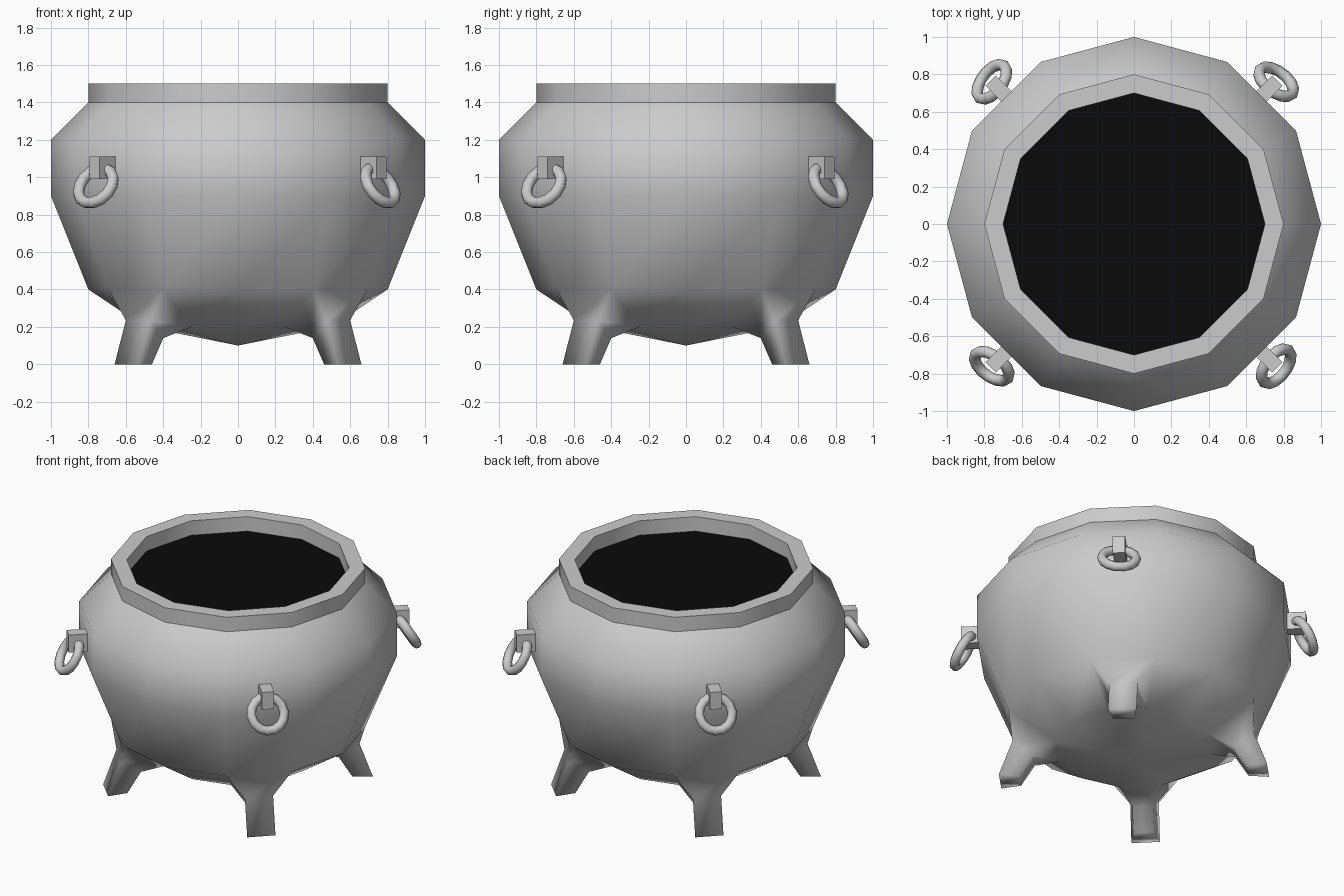
import bpy, bmesh
from math import cos, sin, radians, pi
from mathutils import Vector, Matrix

if "Cube" in bpy.data.objects:
    bpy.data.objects.remove(bpy.data.objects["Cube"])

SIDES = 12


def finish(name, bm, sharp=180):
    bmesh.ops.recalc_face_normals(bm, faces=bm.faces)
    for f in bm.faces:
        f.smooth = True
    for e in bm.edges:
        if e.is_manifold and e.calc_face_angle() > radians(sharp):
            e.smooth = False
    me = bpy.data.meshes.new(name)
    bm.to_mesh(me)
    bm.free()
    ob = bpy.data.objects.new(name, me)
    bpy.context.collection.objects.link(ob)
    return ob


def lathe(bm, profile):
    """Spin (radius, z) points into rings; returns a list of face bands."""
    rings = [[bm.verts.new((r * cos(2 * pi * i / SIDES), r * sin(2 * pi * i / SIDES), z))
              for i in range(SIDES)] for r, z in profile]
    return [[bm.faces.new((a[i], a[(i + 1) % SIDES], b[(i + 1) % SIDES], b[i]))
             for i in range(SIDES)] for a, b in zip(rings, rings[1:])], rings


# Pot body, with a pointed underside
bm = bmesh.new()
bands, rings = lathe(bm, [(0.5, 0.2), (0.8, 0.4), (1, 0.9), (1, 1.2), (0.8, 1.4)])
tip = bm.verts.new((0, 0, 0.1))
for i in range(SIDES):
    bm.faces.new((tip, rings[0][(i + 1) % SIDES], rings[0][i]))

# Four legs drawn out of the lower band: (radius, half width, z) for inner and outer edges
KNEE = ((0.63, 0.065, 0.14), (0.758, 0.09, 0.235))
FOOT = ((0.716, 0.065, 0), (0.843, 0.09, 0))
for i in (1, 4, 7, 10):
    turn = Matrix.Rotation(radians(30 * i + 15), 3, 'Z')
    loop = list(bands[0][i].verts)
    bm.faces.remove(bands[0][i])
    for inner, outer in (KNEE, FOOT):
        new = [bm.verts.new(turn @ Vector((p[0], s * p[1], p[2])))
               for p, s in ((inner, -1), (inner, 1), (outer, 1), (outer, -1))]
        for k in range(4):
            bm.faces.new((loop[k], loop[(k + 1) % 4], new[(k + 1) % 4], new[k]))
        loop = new
    bm.faces.new(loop)
finish("pot_body_and_legs", bm)

# Rim band
bm = bmesh.new()
lathe(bm, [(0.8, 1.4), (0.8, 1.5), (0.7, 1.5), (0.7, 1.4)])
finish("rim", bm, 40)

# Black contents
bm = bmesh.new()
bmesh.ops.create_circle(bm, cap_ends=True, segments=SIDES, radius=0.7,
                        matrix=Matrix.Rotation(pi / 2, 4, 'Z') @ Matrix.Translation((0, 0, 1.4)))
black = bpy.data.materials.new("black")
black.diffuse_color = (0.003, 0.003, 0.003, 1)
black.use_nodes = True
black.node_tree.nodes["Principled BSDF"].inputs["Base Color"].default_value = black.diffuse_color
contents = finish("contents", bm)
contents.data.materials.append(black)
if contents.data.polygons[0].normal.z < 0:
    contents.data.flip_normals()


def torus(bm, major, minor, matrix, n=14, m=8):
    """Ring whose axis is local x."""
    v = [[bm.verts.new(matrix @ Vector((minor * sin(2 * pi * j / m),
                                       (major + minor * cos(2 * pi * j / m)) * cos(2 * pi * i / n),
                                       (major + minor * cos(2 * pi * j / m)) * sin(2 * pi * i / n))))
          for j in range(m)] for i in range(n)]
    for i in range(n):
        for j in range(m):
            bm.faces.new((v[i][j], v[(i + 1) % n][j],
                          v[(i + 1) % n][(j + 1) % m], v[i][(j + 1) % m]))


# Lugs and hanging rings on the diagonals
for k in range(4):
    turn = Matrix.Rotation(radians(45 + 90 * k), 4, 'Z')
    bm = bmesh.new()
    bmesh.ops.create_cube(bm, size=1, matrix=turn @ Matrix.Translation((1.01, 0, 1.05))
                          @ Matrix.Diagonal((0.15, 0.078, 0.12, 1)))
    finish(f"lug_{k + 1}", bm, 40)
    bm = bmesh.new()
    torus(bm, 0.108, 0.031, turn @ Matrix.Translation((1.075, 0, 0.955))
          @ Matrix.Rotation(radians(8), 4, 'Z') @ Matrix.Rotation(radians(-31), 4, 'Y'))
    finish(f"ring_{k + 1}", bm)
